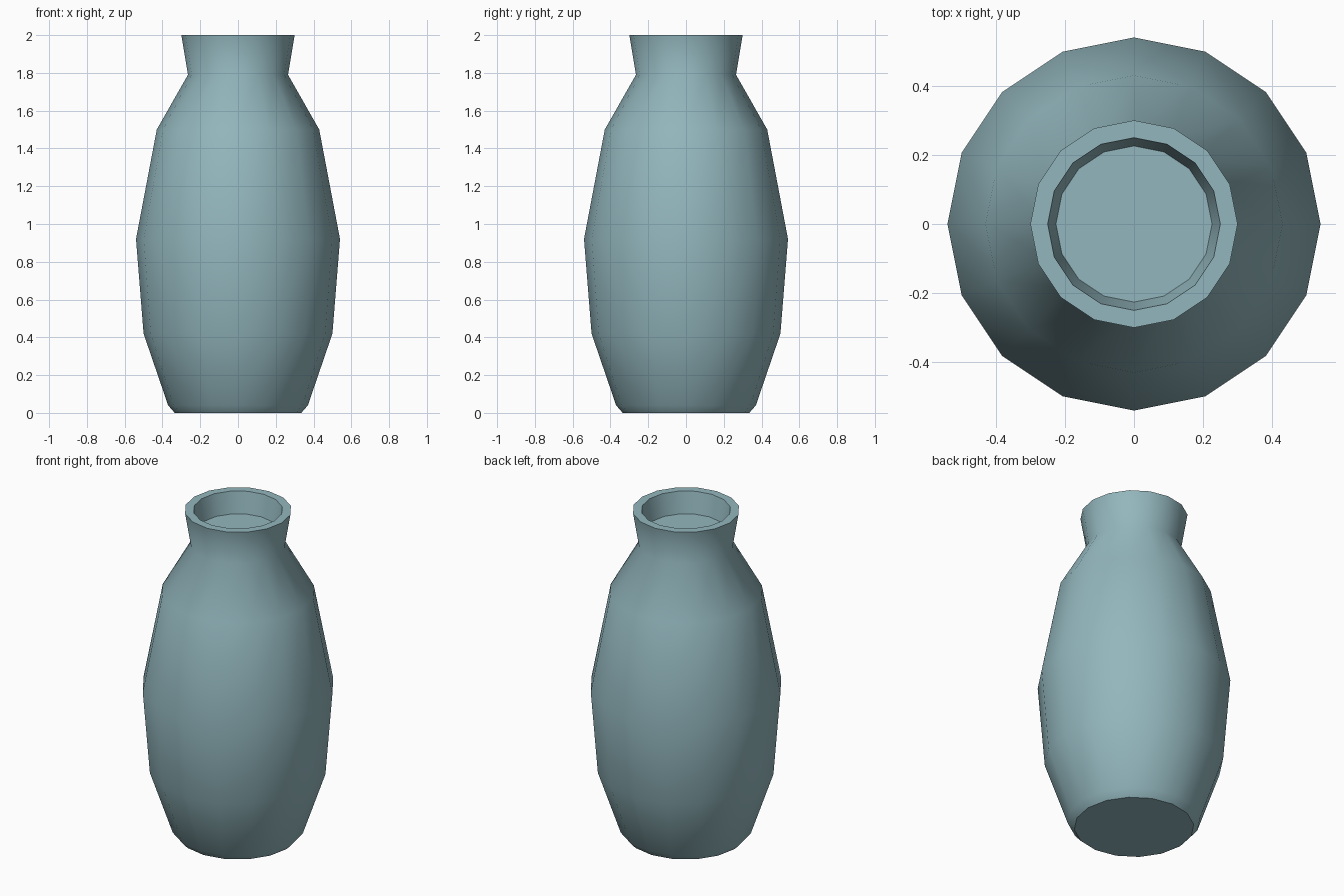
import bpy, bmesh, math

if "Cube" in bpy.data.objects:
    bpy.data.objects.remove(bpy.data.objects["Cube"])

SIDES = 16

# Profile as (radius, height): foot, belly, shoulder, neck, lip, shallow mouth
PROFILE = [(0.335, 0.0), (0.37, 0.04), (0.50, 0.42), (0.54, 0.92), (0.43, 1.50),
           (0.265, 1.79), (0.30, 2.0), (0.25, 2.0), (0.226, 1.87)]

glaze = bpy.data.materials.new("grey_teal_glaze")
glaze.diffuse_color = (0.29, 0.47, 0.51, 1.0)
glaze.use_nodes = True
glaze.node_tree.nodes["Principled BSDF"].inputs["Base Color"].default_value = glaze.diffuse_color

# Lathe the profile into rings of quads
bm = bmesh.new()
rings = []
for r, z in PROFILE:
    angles = [2 * math.pi * i / SIDES for i in range(SIDES)]
    rings.append([bm.verts.new((r * math.cos(a), r * math.sin(a), z)) for a in angles])
for low, high in zip(rings, rings[1:]):
    for i in range(SIDES):
        j = (i + 1) % SIDES
        bm.faces.new((low[i], low[j], high[j], high[i]))

# Flat base and mouth floor
bm.faces.new(rings[0][::-1])
bm.faces.new(rings[-1])
bmesh.ops.recalc_face_normals(bm, faces=bm.faces[:])

mesh = bpy.data.meshes.new("vase")
bm.to_mesh(mesh)
bm.free()
mesh.materials.append(glaze)
vase = bpy.data.objects.new("vase", mesh)
bpy.context.collection.objects.link(vase)

# Smooth body, crisp lip, floor and base
bpy.context.view_layer.objects.active = vase
vase.select_set(True)
bpy.ops.object.shade_smooth_by_angle(angle=math.radians(45))
